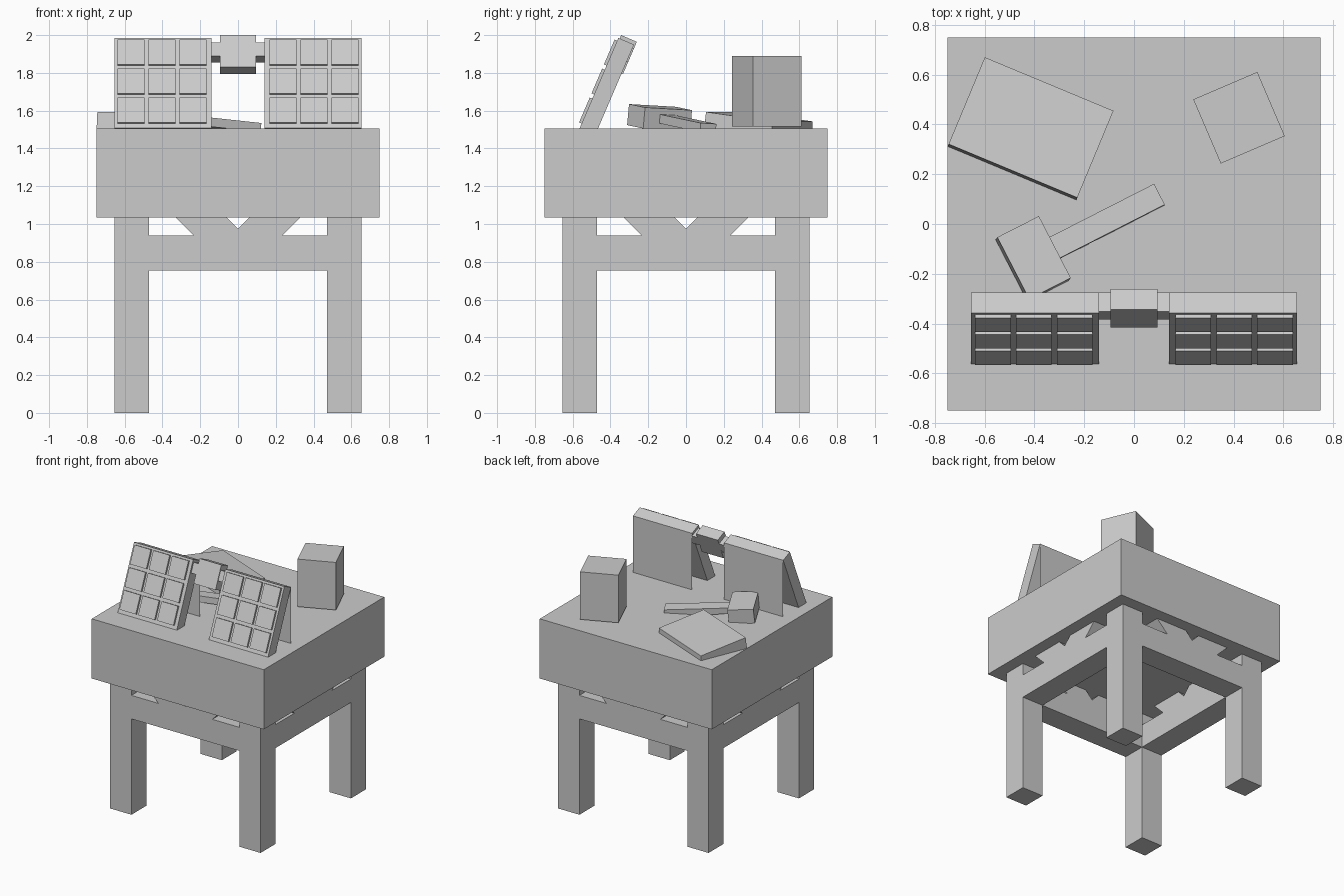
import bpy, bmesh
from math import radians
from mathutils import Matrix, Vector, Euler

if "Cube" in bpy.data.objects:
    bpy.data.objects.remove(bpy.data.objects["Cube"])


def mesh_object(name, verts, faces):
    me = bpy.data.meshes.new(name)
    bm = bmesh.new()
    vs = [bm.verts.new(v) for v in verts]
    for f in faces:
        bm.faces.new([vs[i] for i in f])
    bmesh.ops.recalc_face_normals(bm, faces=bm.faces)
    bm.to_mesh(me)
    bm.free()
    ob = bpy.data.objects.new(name, me)
    bpy.context.collection.objects.link(ob)
    return ob


def box(name, lo, hi, matrix=None):
    """Axis-aligned box between two corners, optionally moved by a matrix."""
    m = matrix or Matrix()
    verts = [m @ Vector((x, y, z)) for x in (lo[0], hi[0])
             for y in (lo[1], hi[1]) for z in (lo[2], hi[2])]
    return mesh_object(name, verts, [(0, 1, 3, 2), (4, 6, 7, 5), (0, 4, 5, 1),
                                     (2, 3, 7, 6), (0, 2, 6, 4), (1, 5, 7, 3)])


def prism(name, profile, a, b, matrix):
    """Extrude a 2D profile (u, z) along the local y axis from a to b."""
    n = len(profile)
    verts = [matrix @ Vector((u, y, z)) for y in (a, b) for u, z in profile]
    faces = [tuple(range(n)), tuple(range(2 * n - 1, n - 1, -1))]
    faces += [(i, (i + 1) % n, n + (i + 1) % n, n + i) for i in range(n)]
    return mesh_object(name, verts, faces)


def place(loc, rx=0, ry=0, rz=0):
    rot = Euler((radians(rx), radians(ry), radians(rz))).to_matrix().to_4x4()
    return Matrix.Translation(loc) @ rot


TOP = 1.505
IN, OUT = 0.47, 0.655

# Table top
box("table_top", (-0.75, -0.75, 1.035), (0.75, 0.75, TOP))

# Legs, rails and V-shaped braces, one set per side
brace = [(-0.33, 1.035), (-0.06, 1.035), (0, 0.975), (0.06, 1.035),
         (0.33, 1.035), (0.235, 0.94), (-0.235, 0.94)]
for i in range(4):
    m = Matrix.Rotation(radians(90 * i), 4, 'Z')
    box(f"leg_{i}", (IN, -OUT, 0), (OUT, -IN, 1.035), m)
    box(f"rail_{i}", (-IN, -OUT, 0.755), (IN, -IN, 0.94), m)
    prism(f"brace_{i}", brace, -OUT, -IN, m)

# Upright block
box("block", (-0.14, -0.14, 0), (0.14, 0.14, 0.375),
    place((0.422, 0.427, 1.515), rz=23.2))

# Wedge-shaped slab, profile along its depth and extruded across its width
wedge = [(-0.198, 0), (0.19, 0), (0.19, 0.038), (-0.188, 0.088)]
prism("wedge_slab", wedge, -0.28, 0.28, place((-0.414, 0.387, TOP), rz=67.4))

# Mallet lying on the table
mallet = place((-0.405, -0.14, 1.563), -3, 5.5, 27)
box("mallet_head", (-0.094, -0.14, -0.056), (0.094, 0.14, 0.056), mallet)
box("mallet_handle", (0.09, -0.047, -0.024), (0.57, 0.047, 0.024), mallet)

# Pair of tilted tiled panels, origin at the top front edge
LEAN = -23.2
panel = place((0, -0.358, 1.985), LEAN)
arm = place((0, -0.352, 1.962), LEAN)
for side, s in (("left", -1), ("right", 1)):
    box(f"{side}_panel", (s * 0.14, 0, -0.52), (s * 0.655, 0.09, 0), panel)
    for c in range(3):
        for r in range(3):
            x = 0.638 - c * 0.164
            z = -0.016 - r * 0.167
            box(f"{side}_tile_{r}_{c}", (s * (x - 0.143), -0.015, z - 0.143),
                (s * x, 0, z), panel)
    # Thin vertical backing sheet behind each panel
    mesh_object(f"{side}_backing", [(s * 0.14, -0.275, TOP), (s * 0.655, -0.275, TOP),
                                    (s * 0.655, -0.275, 1.95), (s * 0.14, -0.275, 1.95)],
                [(0, 1, 2, 3)])
    # Arm joining the panel to the bridge
    box(f"{side}_arm", (s * 0.09, 0, -0.08), (s * 0.19, 0.083, 0), arm)

# Bridge block between the panels
box("bridge_block", (-0.095, 0, -0.185), (0.095, 0.09, 0), place((0, -0.343, 2.0), LEAN))
